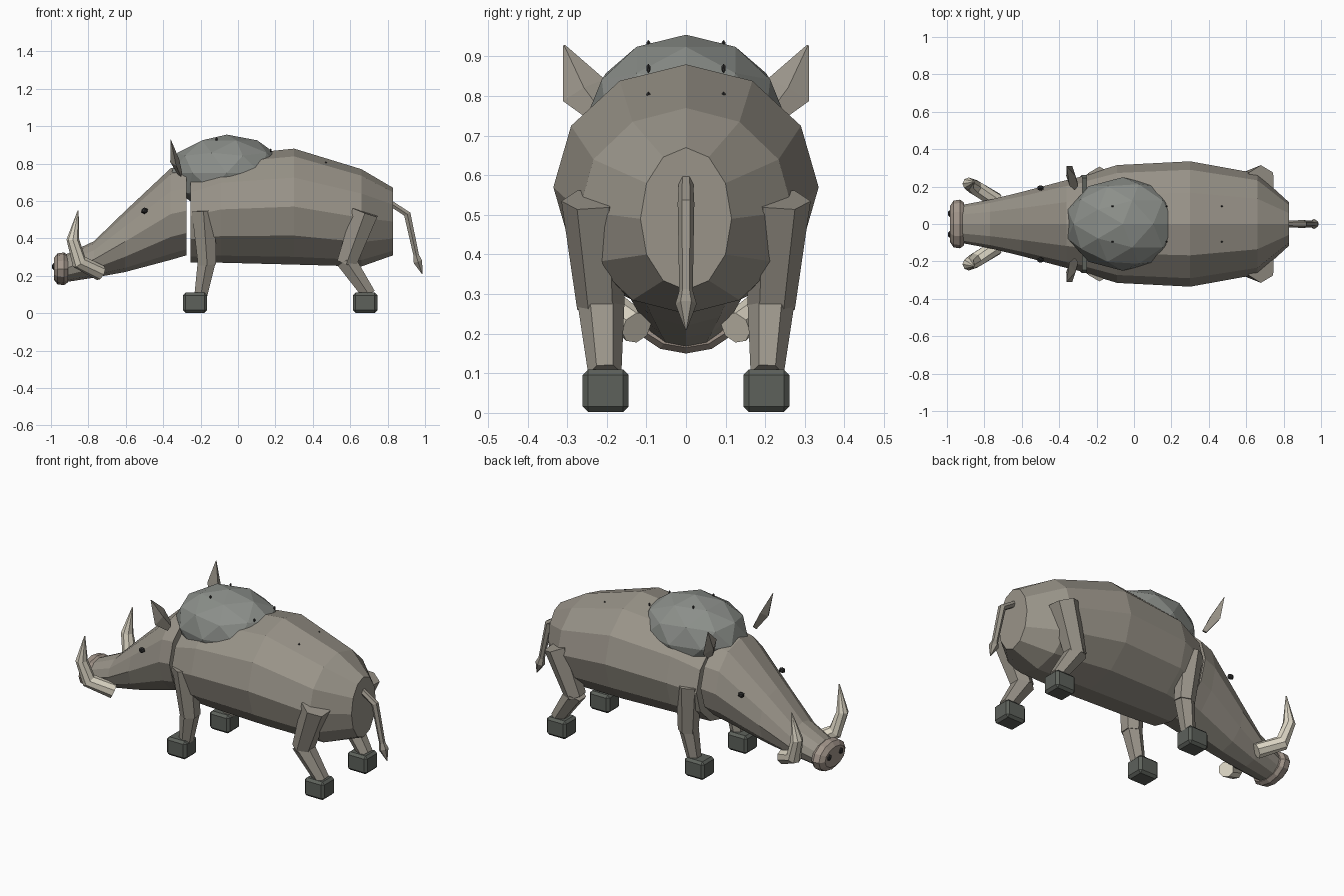
import bpy, bmesh
from math import sin, cos, pi
from mathutils import Vector, Matrix

if "Cube" in bpy.data.objects:
    bpy.data.objects.remove(bpy.data.objects["Cube"])


def material(name, rgb):
    m = bpy.data.materials.new(name)
    m.diffuse_color = (*rgb, 1)
    m.use_nodes = True
    m.node_tree.nodes["Principled BSDF"].inputs["Base Color"].default_value = m.diffuse_color
    return m


HIDE = material("hide_grey", (0.32, 0.295, 0.25))
MANE = material("mane_grey", (0.26, 0.275, 0.255))
HOOF = material("hoof_dark", (0.11, 0.12, 0.105))
IVORY = material("ivory", (0.74, 0.69, 0.57))
NOSE = material("nose", (0.36, 0.30, 0.255))
DARK = material("dark", (0.03, 0.03, 0.03))


def finish(name, bm, mat):
    bmesh.ops.recalc_face_normals(bm, faces=bm.faces)
    me = bpy.data.meshes.new(name)
    bm.to_mesh(me)
    bm.free()
    me.materials.append(mat)
    ob = bpy.data.objects.new(name, me)
    bpy.context.collection.objects.link(ob)
    return ob


def loft(name, rings, mat):
    """Skin a list of equal-length vertex rings and cap both ends."""
    bm = bmesh.new()
    vs = [[bm.verts.new(p) for p in r] for r in rings]
    n = len(vs[0])
    for a, b in zip(vs, vs[1:]):
        for i in range(n):
            j = (i + 1) % n
            bm.faces.new((a[i], a[j], b[j], b[i]))
    bm.faces.new(vs[0])
    bm.faces.new(vs[-1])
    return finish(name, bm, mat)


def barrel(name, sections, mat, n=12):
    """Sections along x: (x, bottom z, top z, half width)."""
    rings = []
    for x, lo, hi, w in sections:
        c, r = (lo + hi) / 2, (hi - lo) / 2
        rings.append([(x, w * cos(2 * pi * i / n), c + r * sin(2 * pi * i / n)) for i in range(n)])
    return loft(name, rings, mat)


def tube(name, path, mat, n=6, side=1, flat=1.0, ref=(0, 1, 0)):
    """Path points: (x, y, z, radius); side mirrors in y."""
    pts = [Vector((p[0], p[1] * side, p[2])) for p in path]
    ref = Vector((ref[0], ref[1] * side, ref[2]))
    rings = []
    for k, p in enumerate(pts):
        t = (pts[min(k + 1, len(pts) - 1)] - pts[max(k - 1, 0)]).normalized()
        u = (ref - t * ref.dot(t)).normalized()
        v = t.cross(u)
        r = path[k][3]
        rings.append([p + u * r * cos(2 * pi * i / n) + v * r * flat * sin(2 * pi * i / n) for i in range(n)])
    return loft(name, rings, mat)


def ball(name, loc, radii, mat, sub=1):
    bm = bmesh.new()
    m = Matrix.Translation(loc) @ Matrix.Diagonal((*radii, 1))
    bmesh.ops.create_icosphere(bm, subdivisions=sub, radius=1, matrix=m)
    return finish(name, bm, mat)


def block(name, loc, size, mat, bevel=0.014):
    bm = bmesh.new()
    bmesh.ops.create_cube(bm, size=1, matrix=Matrix.Translation(loc) @ Matrix.Diagonal((*size, 1)))
    bmesh.ops.bevel(bm, geom=bm.edges[:], offset=bevel, segments=1, affect='EDGES')
    return finish(name, bm, mat)


# Trunk, head, shoulder hump and snout disc
barrel("body", [(-0.255, 0.27, 0.77, 0.265), (-0.09, 0.27, 0.84, 0.315), (0.30, 0.26, 0.88, 0.335),
                (0.66, 0.25, 0.77, 0.27), (0.83, 0.31, 0.67, 0.115)], HIDE)
barrel("head", [(-0.275, 0.31, 0.787, 0.255), (-0.36, 0.285, 0.775, 0.235), (-0.605, 0.22, 0.545, 0.17),
                (-0.77, 0.19, 0.385, 0.13), (-0.93, 0.165, 0.31, 0.10)], HIDE)
ball("shoulder_hump", (-0.06, 0, 0.75), (0.31, 0.25, 0.205), MANE, 2)
barrel("snout", [(-0.91, 0.165, 0.31, 0.115), (-0.93, 0.15, 0.325, 0.13),
                 (-0.965, 0.155, 0.32, 0.125), (-0.985, 0.18, 0.295, 0.095)], NOSE)

# Tail with tuft
tube("tail", [(0.82, 0, 0.585, 0.018), (0.905, 0, 0.53, 0.021), (0.955, 0, 0.30, 0.017)], HIDE)
tube("tail_tuft", [(0.95, 0, 0.32, 0.014), (0.962, 0, 0.275, 0.027), (0.985, 0, 0.21, 0.002)], HIDE)

for side, tag in ((1, "left"), (-1, "right")):
    # Face details
    ball(f"eye_{tag}", (-0.50, 0.193 * side, 0.548), (0.02, 0.016, 0.018), DARK)
    ball(f"nostril_{tag}", (-0.983, 0.055 * side, 0.25), (0.014, 0.02, 0.02), DARK)
    tube(f"ear_{tag}", [(-0.31, 0.205, 0.745, 0.03), (-0.338, 0.258, 0.815, 0.06), (-0.36, 0.308, 0.928, 0.003)],
         HIDE, 4, side, 0.42)
    tube(f"tusk_{tag}", [(-0.735, 0.125, 0.215, 0.042), (-0.85, 0.195, 0.275, 0.042),
                         (-0.883, 0.215, 0.395, 0.034), (-0.855, 0.225, 0.548, 0.003)], IVORY, 8, side)
    # Legs: upper and lower segments ending in block hooves
    tube(f"front_upper_leg_{tag}", [(-0.185, 0.235, 0.55, 0.072), (-0.165, 0.215, 0.26, 0.056)], HIDE, 6, side)
    tube(f"front_lower_leg_{tag}", [(-0.165, 0.215, 0.29, 0.056), (-0.198, 0.205, 0.10, 0.04)], HIDE, 6, side)
    tube(f"hind_upper_leg_{tag}", [(0.68, 0.235, 0.54, 0.08), (0.58, 0.215, 0.265, 0.06)], HIDE, 6, side)
    tube(f"hind_lower_leg_{tag}", [(0.575, 0.215, 0.285, 0.06), (0.70, 0.205, 0.10, 0.042)], HIDE, 6, side)
    for x, where in ((-0.23, "front"), (0.68, "hind")):
        block(f"{where}_hoof_{tag}", (x, 0.203 * side, 0.056), (0.13, 0.116, 0.108), HOOF)
    # Tiny bristle tips along the back
    for k, (x, z) in enumerate(((-0.115, 0.93), (0.175, 0.87), (0.47, 0.80))):
        ball(f"bristle_{k}_{tag}", (x, 0.095 * side, z), (0.006, 0.006, 0.012), DARK)
